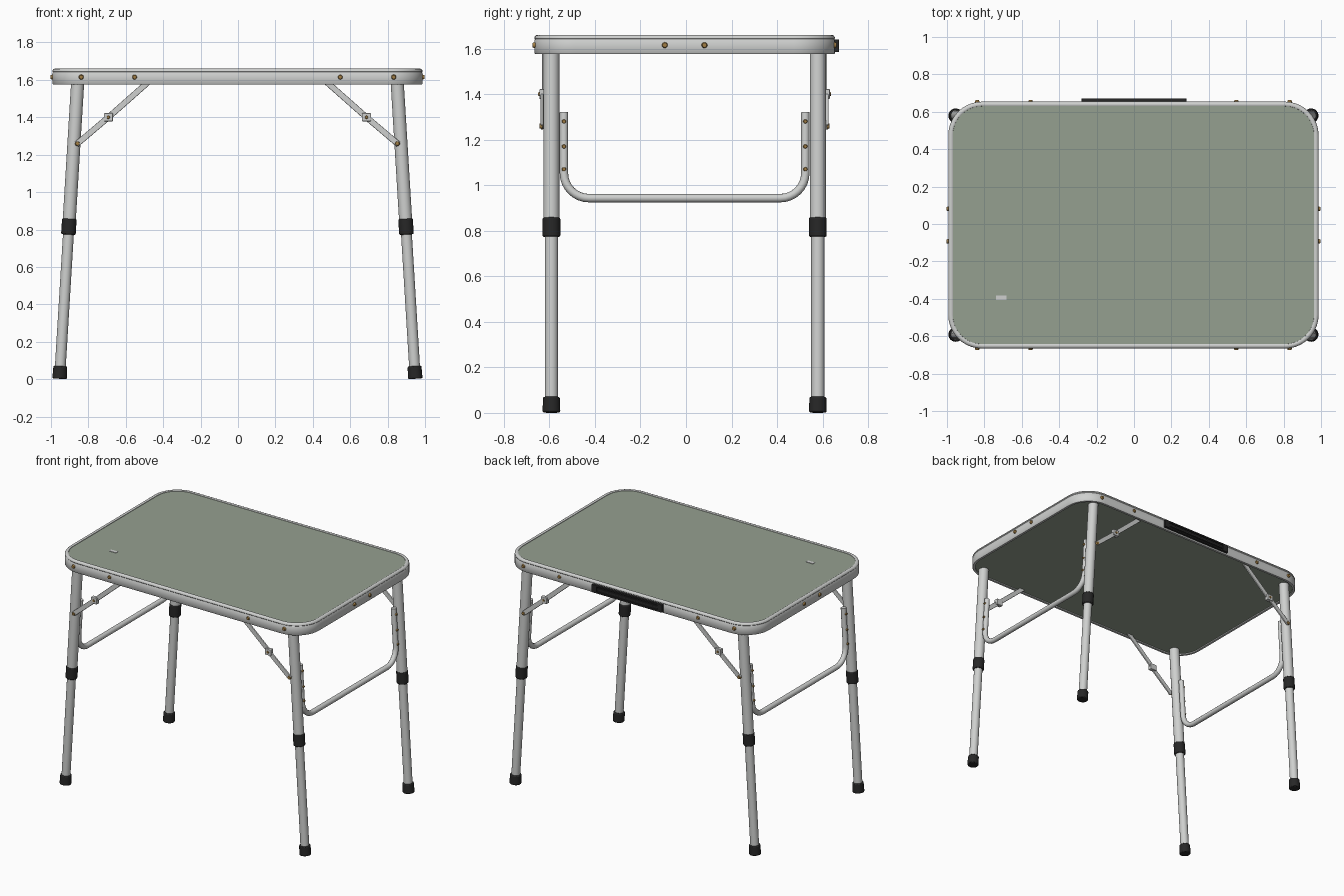
import bpy, bmesh, math
from mathutils import Vector

cube = bpy.data.objects.get("Cube")
if cube:
    bpy.data.objects.remove(cube, do_unlink=True)

CX, CY = -0.003, -0.006      # centre of the table without its handle
HX, HY, CORNER = 0.99, 0.66, 0.18
TOP, BOTTOM = 1.66, 1.575


def material(name, rgb, rough=0.5):
    m = bpy.data.materials.new(name)
    m.use_nodes = True
    m.diffuse_color = (*rgb, 1)
    bsdf = m.node_tree.nodes["Principled BSDF"]
    bsdf.inputs["Base Color"].default_value = (*rgb, 1)
    bsdf.inputs["Roughness"].default_value = rough
    return m


ALUMINIUM = material("aluminium", (0.62, 0.63, 0.62))
GREEN = material("sage green", (0.30, 0.35, 0.28))
BLACK = material("black plastic", (0.02, 0.02, 0.02))
BRASS = material("brass", (0.36, 0.21, 0.06))


def finish(ob, mat, smooth=True):
    ob.data.materials.clear()
    ob.data.materials.append(mat)
    bpy.ops.object.select_all(action='DESELECT')
    ob.select_set(True)
    bpy.context.view_layer.objects.active = ob
    if smooth:
        bpy.ops.object.shade_smooth_by_angle(angle=math.radians(40))
    return ob


def from_bmesh(name, bm, mat):
    bmesh.ops.recalc_face_normals(bm, faces=bm.faces[:])
    me = bpy.data.meshes.new(name)
    bm.to_mesh(me)
    bm.free()
    ob = bpy.data.objects.new(name, me)
    bpy.context.collection.objects.link(ob)
    return finish(ob, mat)


def rod(name, a, b, r, mat, sides=24, bevel=0.0, r2=None):
    """Cylinder or cone running from point a to point b."""
    a, b = Vector(a), Vector(b)
    bpy.ops.mesh.primitive_cone_add(vertices=sides, radius1=r, radius2=r if r2 is None else r2,
                                    depth=(b - a).length, location=(a + b) / 2)
    ob = bpy.context.object
    ob.name = name
    ob.rotation_euler = (b - a).to_track_quat('Z', 'Y').to_euler()
    if bevel:
        mod = ob.modifiers.new("soft_edge", 'BEVEL')
        mod.width, mod.segments = bevel, 2
    return finish(ob, mat)


def box(name, centre, size, mat, bevel=0.0, tilt=0.0):
    bpy.ops.mesh.primitive_cube_add(size=1, location=centre)
    ob = bpy.context.object
    ob.name = name
    ob.scale = size
    bpy.ops.object.transform_apply(location=False, rotation=False, scale=True)
    ob.rotation_euler.y = tilt
    if bevel:
        mod = ob.modifiers.new("soft_edge", 'BEVEL')
        mod.width, mod.segments = bevel, 2
    return finish(ob, mat, False)


def rounded_ring(bm, inset, z, steps=10):
    """Ring of vertices along the rounded table outline."""
    r = CORNER - inset
    ring = []
    for q, (sx, sy) in enumerate([(1, 1), (-1, 1), (-1, -1), (1, -1)]):
        for i in range(steps + 1):
            t = (q + i / steps) * math.pi / 2
            ring.append(bm.verts.new((CX + sx * (HX - CORNER) + r * math.cos(t),
                                      CY + sy * (HY - CORNER) + r * math.sin(t), z)))
    return ring


def bridge(bm, a, b):
    n = len(a)
    for i in range(n):
        bm.faces.new((a[i], a[(i + 1) % n], b[(i + 1) % n], b[i]))


# Table panel
bm = bmesh.new()
low, high = rounded_ring(bm, 0.012, BOTTOM + 0.008), rounded_ring(bm, 0.012, TOP - 0.006)
bridge(bm, low, high)
bm.faces.new(low)
bm.faces.new(high)
from_bmesh("table_panel", bm, GREEN)

# Aluminium rim: (inset, height) section swept around the outline
section = [(0.025, 1.65), (0.024, 1.657), (0.019, TOP), (0.012, TOP), (0.005, 1.657),
           (0.001, 1.651), (0, 1.645), (0.003, 1.641), (0, 1.637), (0, 1.58),
           (0.004, BOTTOM), (0.02, BOTTOM), (0.02, 1.59)]
bm = bmesh.new()
rings = [rounded_ring(bm, i, z) for i, z in section]
for k, ring in enumerate(rings):
    bridge(bm, ring, rings[(k + 1) % len(rings)])
from_bmesh("table_rim", bm, ALUMINIUM)

# Small plate on the panel
box("label_plate", (-0.71, -0.395, TOP - 0.005), (0.055, 0.024, 0.004), ALUMINIUM)


def rivet(name, p, direction, r=0.014, h=0.01):
    p, d = Vector(p), Vector(direction)
    rod(name, p - d * 0.004, p + d * h, r, BRASS, 14, r2=r * 0.7)


# Rivets on the rim
for s in (-1, 1):
    for x in (-0.835, -0.55, 0.55, 0.835):
        rivet("rim_rivet", (CX + x, CY + s * HY, 1.615), (0, s, 0), h=0.008)
    for y in (-0.087, 0.087):
        rivet("rim_rivet", (CX + s * HX, CY + y, 1.615), (s, 0, 0), h=0.01)

# Carrying handle on the back: dark frame around a thin grip
back = CY + HY
box("handle_plate", (0, back + 0.003, 1.612), (0.56, 0.008, 0.056), BLACK)
for s in (-1, 1):
    box("handle_end", (s * 0.26, back + 0.01, 1.612), (0.04, 0.016, 0.056), BLACK, 0.003)
    box("handle_edge", (0, back + 0.009, 1.612 + s * 0.023), (0.5, 0.014, 0.01), BLACK)
box("handle_grip", (0, back + 0.008, 1.612), (0.48, 0.012, 0.016), BLACK, 0.003)


def leg_x(z):
    """Distance of the splayed leg axis from the middle at height z."""
    return 0.951 - 0.061 * z


def leg_point(sx, y, z):
    return Vector((CX + sx * leg_x(z), y, z))


# Legs with feet and collars, folding braces
for sx in (-1, 1):
    for sy in (-1, 1):
        y = CY + sy * 0.585

        def at(z):
            return leg_point(sx, y, z)

        rod("upper_leg", at(0.8), at(1.59), 0.035, ALUMINIUM)
        rod("lower_leg", at(0.03), at(0.84), 0.029, ALUMINIUM)
        rod("leg_collar", at(0.773), at(0.858), 0.039, BLACK, bevel=0.006)
        rod("leg_foot", at(0.002), at(0.07), 0.039, BLACK, bevel=0.006, r2=0.037)

        # Two-part brace hinged in the middle
        yb = CY + sy * 0.623
        low = Vector((CX + sx * 0.855, yb, 1.26))
        mid = Vector((CX + sx * 0.69, yb, 1.4))
        top = Vector((CX + sx * 0.475, yb, 1.59))
        for name, a, b, off in (("lower_brace", low, mid, 0.003), ("upper_brace", mid, top, -0.003)):
            d = b - a
            box(name, (a + b) / 2 + Vector((0, sy * off, 0)), (d.length + 0.016, 0.012, 0.032),
                ALUMINIUM, 0.004, math.atan2(-d.z, d.x))
        box("brace_hinge", mid, (0.048, 0.03, 0.044), ALUMINIUM, 0.004)
        rivet("hinge_rivet", mid + Vector((0, sy * 0.015, 0)), (0, sy, 0), 0.01, 0.005)
        rivet("brace_rivet", low + Vector((0, sy * 0.006, 0)), (0, sy, 0), 0.014, 0.008)

# U-shaped stretcher bar between the legs on each side
HALF, LOW, HIGH, BEND, BAR = 0.53, 0.943, 1.32, 0.11, 0.0185
for sx in (-1, 1):
    path = [(-HALF, HIGH)]
    for sy in (-1, 1):
        arc = []
        for i in range(9):
            t = i / 8 * math.pi / 2
            arc.append((sy * (HALF - BEND + BEND * math.cos(t)), LOW + BEND - BEND * math.sin(t)))
        path += arc if sy < 0 else arc[::-1]
    path.append((HALF, HIGH))
    curve = bpy.data.curves.new("stretcher_bar", 'CURVE')
    curve.dimensions = '3D'
    curve.bevel_depth, curve.bevel_resolution, curve.use_fill_caps = BAR, 4, True
    spline = curve.splines.new('POLY')
    spline.points.add(len(path) - 1)
    for pt, (y, z) in zip(spline.points, path):
        pt.co = (*leg_point(sx, CY + y, z), 1)
    ob = bpy.data.objects.new("stretcher_bar", curve)
    bpy.context.collection.objects.link(ob)
    bpy.ops.object.select_all(action='DESELECT')
    ob.select_set(True)
    bpy.context.view_layer.objects.active = ob
    bpy.ops.object.convert(target='MESH')
    finish(bpy.context.object, ALUMINIUM)
    for sy in (-1, 1):
        for z in (1.07, 1.17, 1.28):
            rivet("bar_rivet", leg_point(sx, CY + sy * HALF, z) + Vector((sx * 0.018, 0, 0)),
                  (sx, 0, 0), 0.01, 0.006)
